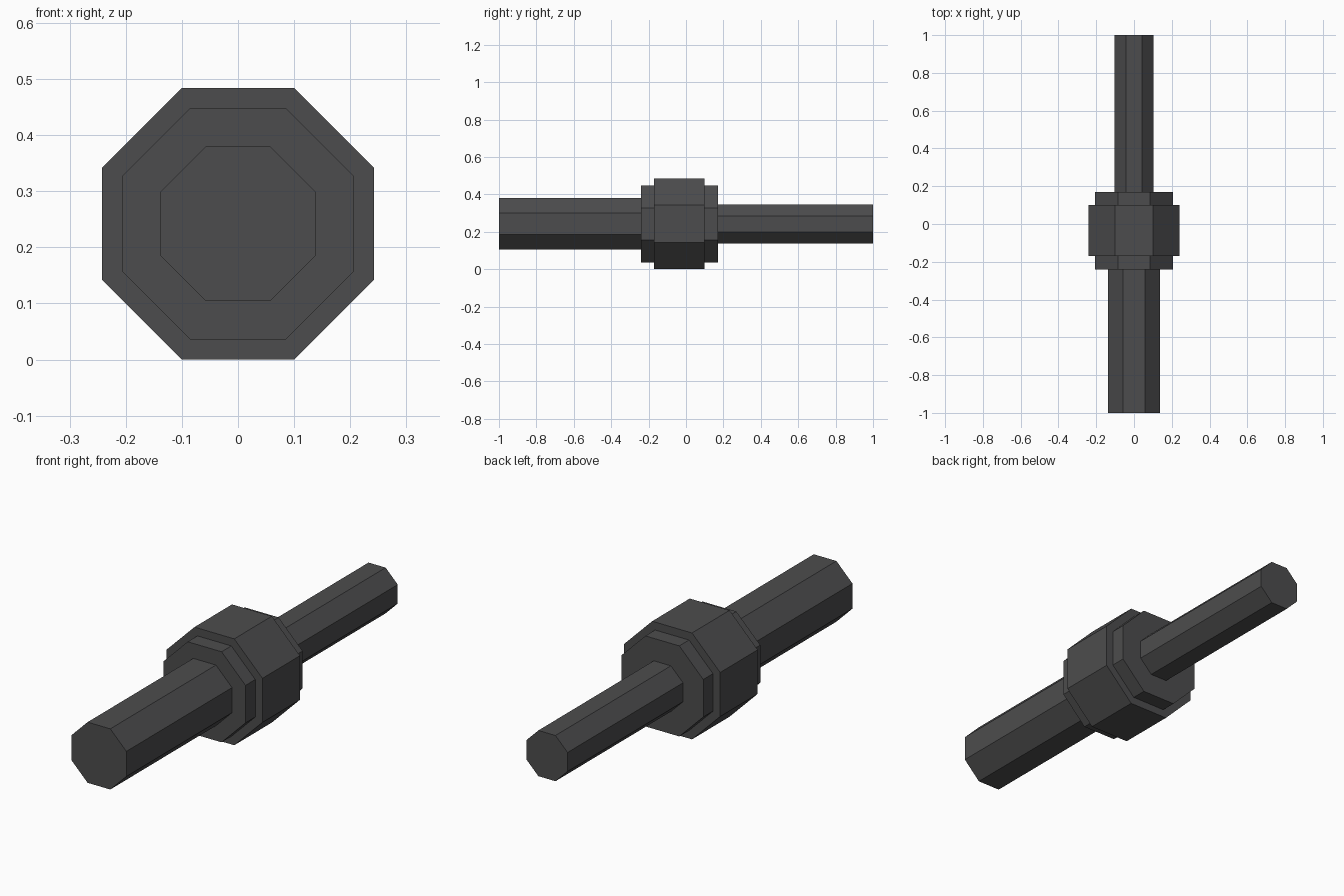
import bpy
import math
from mathutils import Matrix, Vector
import bmesh

cube = bpy.data.objects.get("Cube")
if cube:
    bpy.data.objects.remove(cube, do_unlink=True)

SIDES = 8
AXIS_Z = 0.242

# Dark metal
metal = bpy.data.materials.new("dark_grey_metal")
metal.use_nodes = True
colour = (0.073, 0.073, 0.075, 1.0)
metal.diffuse_color = colour
metal.node_tree.nodes["Principled BSDF"].inputs["Base Color"].default_value = colour


def octagon_bar(name, apothem, y0, y1):
    """Flat-sided prism lying along y, with flats on top and bottom."""
    radius = apothem / math.cos(math.pi / SIDES)
    bm = bmesh.new()
    bmesh.ops.create_cone(bm, cap_ends=True, segments=SIDES,
                          radius1=radius, radius2=radius, depth=y1 - y0)
    # Turn half a side so the flats face the axes, then lay it down
    turn = Matrix.Rotation(math.pi / 2, 4, "X")
    first = bm.verts[:][0].co
    spin = Matrix.Rotation(math.pi / SIDES - math.atan2(first.y, first.x), 4, "Z")
    place = Matrix.Translation(Vector((0, (y0 + y1) / 2, AXIS_Z)))
    bmesh.ops.transform(bm, matrix=place @ turn @ spin, verts=bm.verts)
    mesh = bpy.data.meshes.new(name)
    bm.to_mesh(mesh)
    bm.free()
    mesh.materials.append(metal)
    obj = bpy.data.objects.new(name, mesh)
    bpy.context.collection.objects.link(obj)
    return obj


# Thick and thin rods either side of a stepped collar
octagon_bar("front_rod", 0.138, -1.0, -0.24)
octagon_bar("front_ring", 0.206, -0.24, -0.17)
octagon_bar("collar", 0.242, -0.17, 0.10)
octagon_bar("back_ring", 0.206, 0.10, 0.17)
octagon_bar("back_rod", 0.104, 0.17, 1.0)
